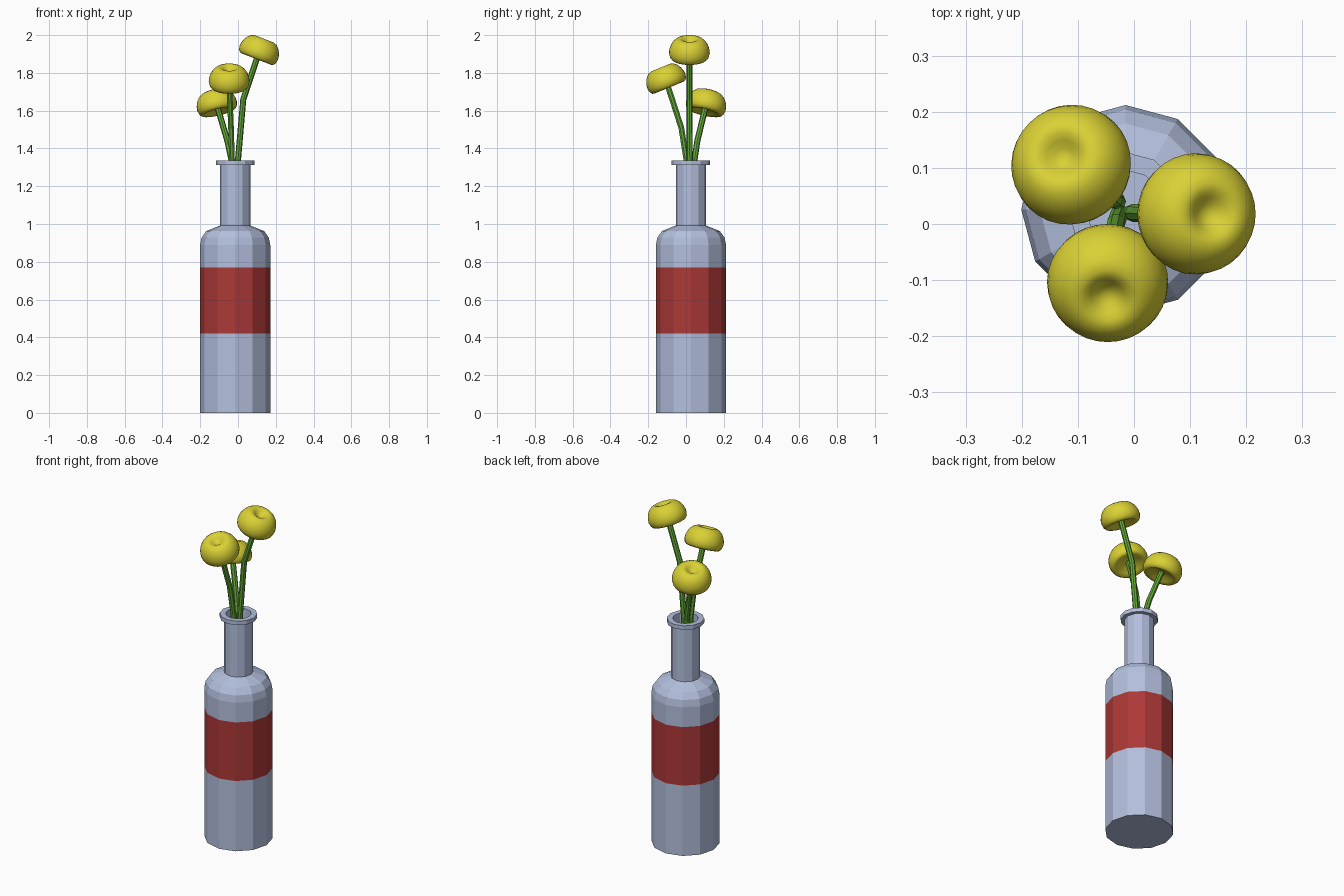
import bpy, bmesh, math
from mathutils import Vector

if "Cube" in bpy.data.objects:
    bpy.data.objects.remove(bpy.data.objects["Cube"])


def material(name, rgb):
    m = bpy.data.materials.new(name)
    m.diffuse_color = (*rgb, 1)
    m.use_nodes = True
    m.node_tree.nodes["Principled BSDF"].inputs["Base Color"].default_value = m.diffuse_color
    return m


GLASS = material("pale blue glass", (0.45, 0.52, 0.72))
RED = material("red label", (0.41, 0.04, 0.038))
GREEN = material("stem green", (0.13, 0.40, 0.04))
YELLOW = material("petal yellow", (0.70, 0.64, 0.035))


def lathe(name, profile, sides, mats, smooth=False):
    """Revolve (radius, z) points around z; radius 0 makes a pole."""
    bm = bmesh.new()
    rings = []
    for r, z in profile:
        if r == 0:
            rings.append([bm.verts.new((0, 0, z))] * sides)
        else:
            rings.append([bm.verts.new((r * math.cos(a), r * math.sin(a), z))
                          for a in (2 * math.pi * i / sides for i in range(sides))])
    for low, high in zip(rings, rings[1:]):
        for i in range(sides):
            j = (i + 1) % sides
            corners = list(dict.fromkeys((low[i], low[j], high[j], high[i])))
            bm.faces.new(corners).smooth = smooth
    bmesh.ops.recalc_face_normals(bm, faces=bm.faces)
    me = bpy.data.meshes.new(name)
    bm.to_mesh(me)
    bm.free()
    for m in mats:
        me.materials.append(m)
    ob = bpy.data.objects.new(name, me)
    bpy.context.collection.objects.link(ob)
    return ob


# Bottle: faceted body, shoulder, neck, lip and hollow neck
bottle = lathe("bottle", [
    (0, 0), (0.186, 0), (0.186, 0.42), (0.186, 0.77), (0.186, 0.888),
    (0.178, 0.928), (0.153, 0.963), (0.08, 0.992), (0.08, 1.313),
    (0.102, 1.313), (0.102, 1.337), (0.07, 1.337), (0.07, 0.97), (0, 0.97)],
    12, [GLASS, RED])
bottle.location = (-0.015, 0.026, 0)

# Label band, chosen by height
for p in bottle.data.polygons:
    if 0.42 < p.center.z < 0.77 and Vector(p.center.xy).length > 0.15:
        p.material_index = 1

# Flower head: dome with a dimple on top and a hollow underside
HEAD = [(0, 0.024), (0.035, 0.02), (0.065, 0.007), (0.082, 0), (0.094, 0.003),
        (0.103, 0.014), (0.108, 0.034), (0.106, 0.055), (0.099, 0.076),
        (0.087, 0.095), (0.071, 0.109), (0.055, 0.115), (0.042, 0.113),
        (0.03, 0.105), (0.018, 0.095), (0.008, 0.091), (0, 0.09)]


def stem(name, points, radius=0.016):
    cu = bpy.data.curves.new(name, 'CURVE')
    cu.dimensions = '3D'
    cu.bevel_depth = radius
    cu.bevel_resolution = 2
    cu.use_fill_caps = True
    sp = cu.splines.new('POLY')
    sp.points.add(len(points) - 1)
    for p, co in zip(sp.points, points):
        p.co = (*co, 1)
    cu.materials.append(GREEN)
    ob = bpy.data.objects.new(name, cu)
    bpy.context.collection.objects.link(ob)
    bpy.ops.object.select_all(action='DESELECT')
    ob.select_set(True)
    bpy.context.view_layer.objects.active = ob
    bpy.ops.object.convert(target='MESH')
    bpy.ops.object.shade_flat()


# Flowers: name, head base, head axis, lower stem points
flowers = [
    ("tall", (0.097, 0.018, 1.873), (0.36, 0, 0.93),
     [(-0.003, 0.02, 1.0), (0.0, 0.02, 1.34), (0.028, 0.018, 1.66)]),
    ("front", (-0.047, -0.09, 1.722), (0, -0.38, 0.925),
     [(-0.025, 0.02, 1.0), (-0.032, 0.002, 1.34), (-0.037, -0.025, 1.51)]),
    ("back", (-0.103, 0.097, 1.592), (-0.23, 0.22, 0.95),
     [(-0.03, 0.04, 1.0), (-0.035, 0.045, 1.34), (-0.056, 0.06, 1.44)]),
]
for label, base, axis, path in flowers:
    axis = Vector(axis).normalized()
    head = lathe(label + "_flower_head", HEAD, 32, [YELLOW], smooth=True)
    head.location = base
    head.rotation_mode = 'QUATERNION'
    head.rotation_quaternion = Vector((0, 0, 1)).rotation_difference(axis)
    stem(label + "_stem", path + [Vector(base) + axis * 0.04])
